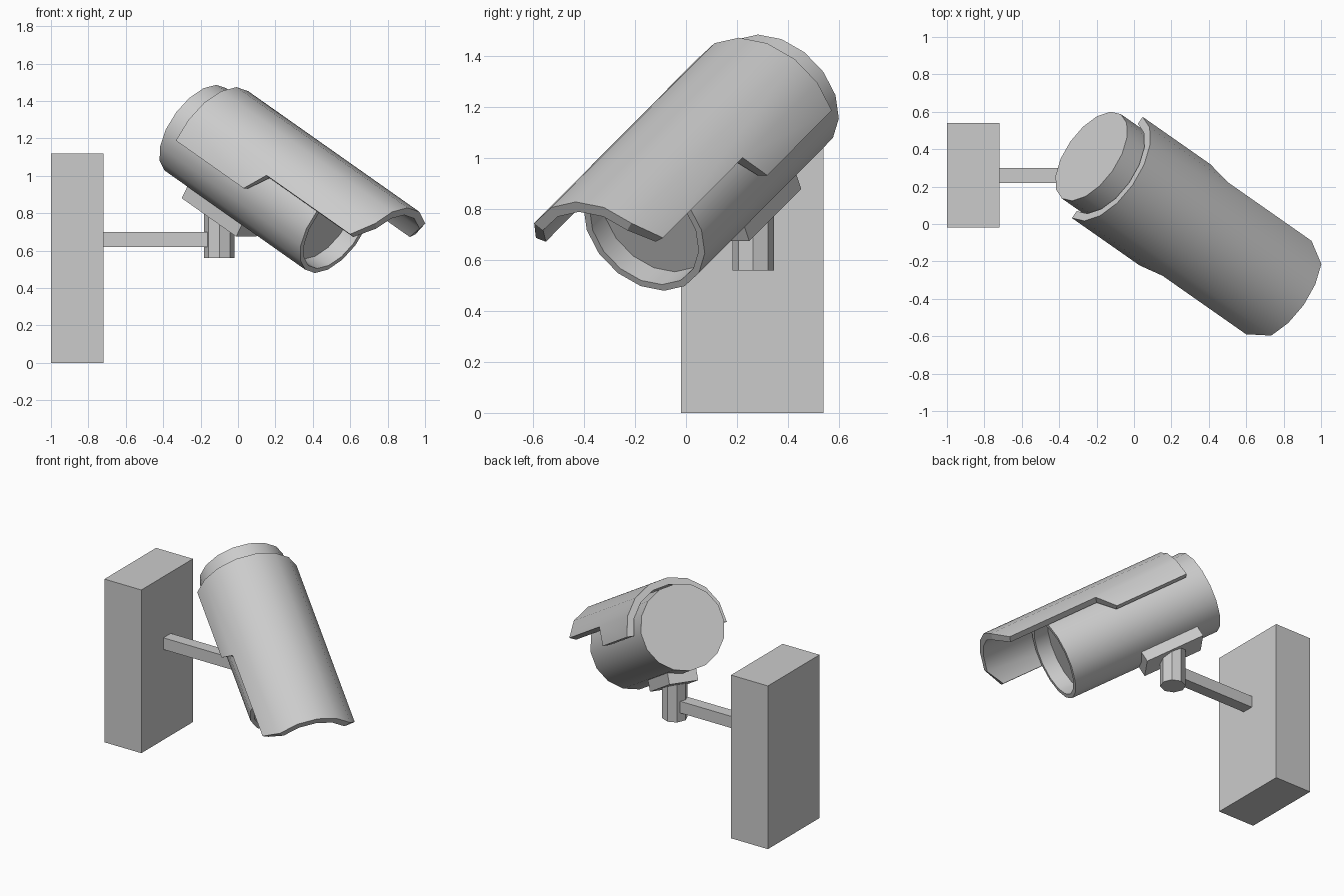
import bpy, bmesh
from math import sin, cos, pi, radians
from mathutils import Vector, Matrix

if "Cube" in bpy.data.objects:
    bpy.data.objects.remove(bpy.data.objects["Cube"])

# Camera frame: local x = sideways, y = up, z = pointing direction (35 deg turn, 30 deg down)
yaw, pitch = radians(35), radians(30)
heading = Vector((cos(yaw), -sin(yaw), 0))
aim = heading * cos(pitch) - Vector((0, 0, sin(pitch)))
up = heading * sin(pitch) + Vector((0, 0, cos(pitch)))
side = up.cross(aim)
CAM = Matrix.Translation((-0.228, 0.362, 1.248)) @ Matrix((side, up, aim)).transposed().to_4x4()
SIDES = 16


def finish(name, bm, matrix=Matrix(), smooth=False):
    bmesh.ops.recalc_face_normals(bm, faces=bm.faces)
    mesh = bpy.data.meshes.new(name)
    bm.to_mesh(mesh)
    bm.free()
    mesh.transform(matrix)
    obj = bpy.data.objects.new(name, mesh)
    bpy.context.collection.objects.link(obj)
    if smooth:
        bpy.ops.object.select_all(action='DESELECT')
        obj.select_set(True)
        bpy.context.view_layer.objects.active = obj
        bpy.ops.object.shade_smooth_by_angle(angle=radians(30))
    return obj


def box(name, low, high, matrix=Matrix()):
    low, high = Vector(low), Vector(high)
    bm = bmesh.new()
    bmesh.ops.create_cube(bm, size=1, matrix=Matrix.Translation((low + high) / 2)
                          @ Matrix.Diagonal(high - low).to_4x4())
    return finish(name, bm, matrix)


def lathe(name, profile, sides, matrix):
    """Closed turned solid from (radius, height) points, capped at both ends."""
    bm = bmesh.new()
    rings = [[bm.verts.new((r * cos(2 * pi * i / sides), r * sin(2 * pi * i / sides), z))
              for i in range(sides)] for r, z in profile]
    for a, b in zip(rings, rings[1:]):
        for i in range(sides):
            j = (i + 1) % sides
            bm.faces.new((a[i], a[j], b[j], b[i]))
    bm.faces.new(rings[0])
    bm.faces.new(rings[-1])
    return finish(name, bm, matrix, True)


# Wall block, arm and post
box("wall_block", (-1, -0.02, 0), (-0.72, 0.54, 1.12))
box("arm", (-0.72, 0.22, 0.62), (-0.16, 0.30, 0.70))
lathe("post", [(0.081, 0.56), (0.081, 0.83)], 8, Matrix.Translation((-0.10, 0.264, 0)))

# Tilted mounting plate under the housing
box("mount_plate", (-0.095, -0.33, 0.165), (0.095, -0.25, 0.575), CAM)

# Housing with recessed front
lathe("housing", [(0.275, 0), (0.275, 1.06), (0.247, 1.06), (0.247, 0.96)], SIDES, CAM)

# Sun shield: half shell whose lower facet stops midway, leaving a narrower visor
OUTER, INNER, BACK = 0.33, 0.285, 0.12
half = SIDES // 2
bm = bmesh.new()
columns = []
for k in range(half + 1):
    edge = min(k, half - k)
    heights = {0: (0, 0.51), 1: (0, 0.59, 1.22)}.get(edge, (0, 1.29))
    t = pi * k / half
    columns.append([bm.verts.new((OUTER * cos(t), OUTER * sin(t), BACK + h)) for h in heights])
for k, (a, b) in enumerate(zip(columns, columns[1:])):
    if k == 0:
        b = b[:2]
    if k == half - 1:
        a = a[:2]
    bm.faces.new(a + b[::-1])
ext = bmesh.ops.extrude_face_region(bm, geom=bm.faces[:], use_keep_orig=True)
for v in ext["geom"]:
    if isinstance(v, bmesh.types.BMVert):
        v.co.x *= INNER / OUTER
        v.co.y *= INNER / OUTER
finish("sun_shield", bm, CAM, True)
